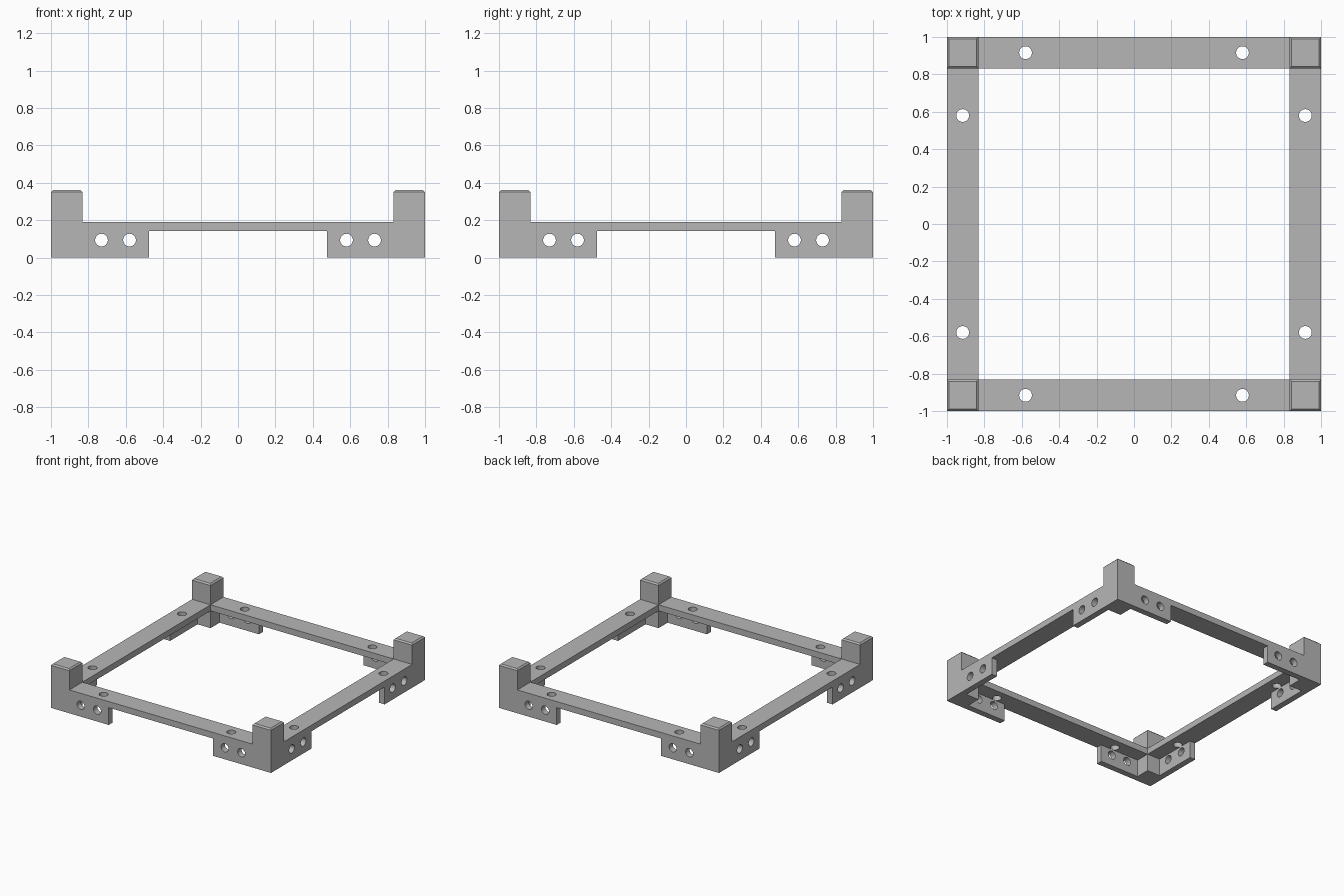
import bpy, bmesh
from math import pi
from mathutils import Matrix, Vector

cube = bpy.data.objects.get("Cube")
if cube:
    bpy.data.objects.remove(cube, do_unlink=True)

# Main dimensions
HALF = 1.0
INNER = 0.832
RAIL_LOW, RAIL_TOP = 0.142, 0.192
POST_TOP, CHAMFER = 0.361, 0.011
TAB_END, TAB_THICK = 0.475, 0.05
HOLE_R, HOLE_Z = 0.034, 0.094
HOLES = (0.58, 0.73)
QUARTERS = [Matrix.Rotation(i * pi / 2, 4, "Z") for i in range(4)]

grey = bpy.data.materials.new("plain grey")
grey.use_nodes = True
grey.diffuse_color = (0.47, 0.47, 0.47, 1)
grey.node_tree.nodes["Principled BSDF"].inputs["Base Color"].default_value = grey.diffuse_color


def add_box(bm, low, high, turn=Matrix()):
    low, high = Vector(low), Vector(high)
    place = Matrix.Translation((low + high) / 2) @ Matrix.Diagonal((*(high - low), 1))
    return bmesh.ops.create_cube(bm, size=1, matrix=turn @ place)["verts"]


def add_pin(bm, centre, depth, turn, tilt=0):
    place = Matrix.Translation(centre) @ Matrix.Rotation(tilt, 4, "X")
    bmesh.ops.create_cone(bm, cap_ends=True, segments=32, radius1=HOLE_R,
                          radius2=HOLE_R, depth=depth, matrix=turn @ place)


def make_object(name, bm):
    mesh = bpy.data.meshes.new(name)
    bmesh.ops.recalc_face_normals(bm, faces=bm.faces)
    bm.to_mesh(mesh)
    bm.free()
    mesh.materials.append(grey)
    obj = bpy.data.objects.new(name, mesh)
    bpy.context.collection.objects.link(obj)
    return obj


# Rail slab, later opened in the middle
bm = bmesh.new()
add_box(bm, (-HALF, -HALF, RAIL_LOW), (HALF, HALF, RAIL_TOP))
frame = make_object("corner_frame", bm)

bm = bmesh.new()
add_box(bm, (-INNER, -INNER, 0), (INNER, INNER, 1))
opening = make_object("opening_cutter", bm)

# Corner posts with chamfered tops
bm = bmesh.new()
for turn in QUARTERS:
    add_box(bm, (INNER, INNER, 0), (HALF, HALF, POST_TOP), turn)
rims = [e for e in bm.edges if all(v.co.z > RAIL_TOP for v in e.verts)]
bmesh.ops.bevel(bm, geom=rims, offset=CHAMFER, segments=1, affect="EDGES")
posts = make_object("corner_posts", bm)

# Thin mounting tabs under the rails
bm = bmesh.new()
for turn in QUARTERS:
    for side in (-1, 1):
        a, b = sorted((side * TAB_END, side * 0.9))
        add_box(bm, (a, -HALF, 0), (b, TAB_THICK - HALF, RAIL_LOW + 0.02), turn)
tabs = make_object("mounting_tabs", bm)

# Screw holes through the rails and the tabs
bm = bmesh.new()
middle = (HALF + INNER) / 2
for turn in QUARTERS:
    for side in (-1, 1):
        add_pin(bm, (side * HOLES[0], -middle, 0.18), 0.09, turn)
        for x in HOLES:
            add_pin(bm, (side * x, -HALF, HOLE_Z), 0.16, turn, pi / 2)
pins = make_object("hole_cutter", bm)

# Combine the parts into one solid
helpers = ((opening, "DIFFERENCE"), (posts, "UNION"), (tabs, "UNION"), (pins, "DIFFERENCE"))
for helper, operation in helpers:
    mod = frame.modifiers.new(helper.name, "BOOLEAN")
    mod.operation, mod.solver, mod.object = operation, "EXACT", helper
    helper.hide_render = True

bpy.context.view_layer.update()
solid = bpy.data.meshes.new_from_object(frame.evaluated_get(bpy.context.evaluated_depsgraph_get()))
frame.modifiers.clear()
frame.data = solid
for helper, operation in helpers:
    bpy.data.objects.remove(helper, do_unlink=True)

# Merge flat faces and smooth only the hole walls
bm = bmesh.new()
bm.from_mesh(solid)
bmesh.ops.remove_doubles(bm, verts=bm.verts, dist=0.0001)
bmesh.ops.dissolve_limit(bm, angle_limit=0.01, verts=bm.verts, edges=bm.edges)
bm.to_mesh(solid)
bm.free()
bpy.ops.object.select_all(action="DESELECT")
frame.select_set(True)
bpy.context.view_layer.objects.active = frame
bpy.ops.object.shade_smooth_by_angle(angle=pi / 6)
